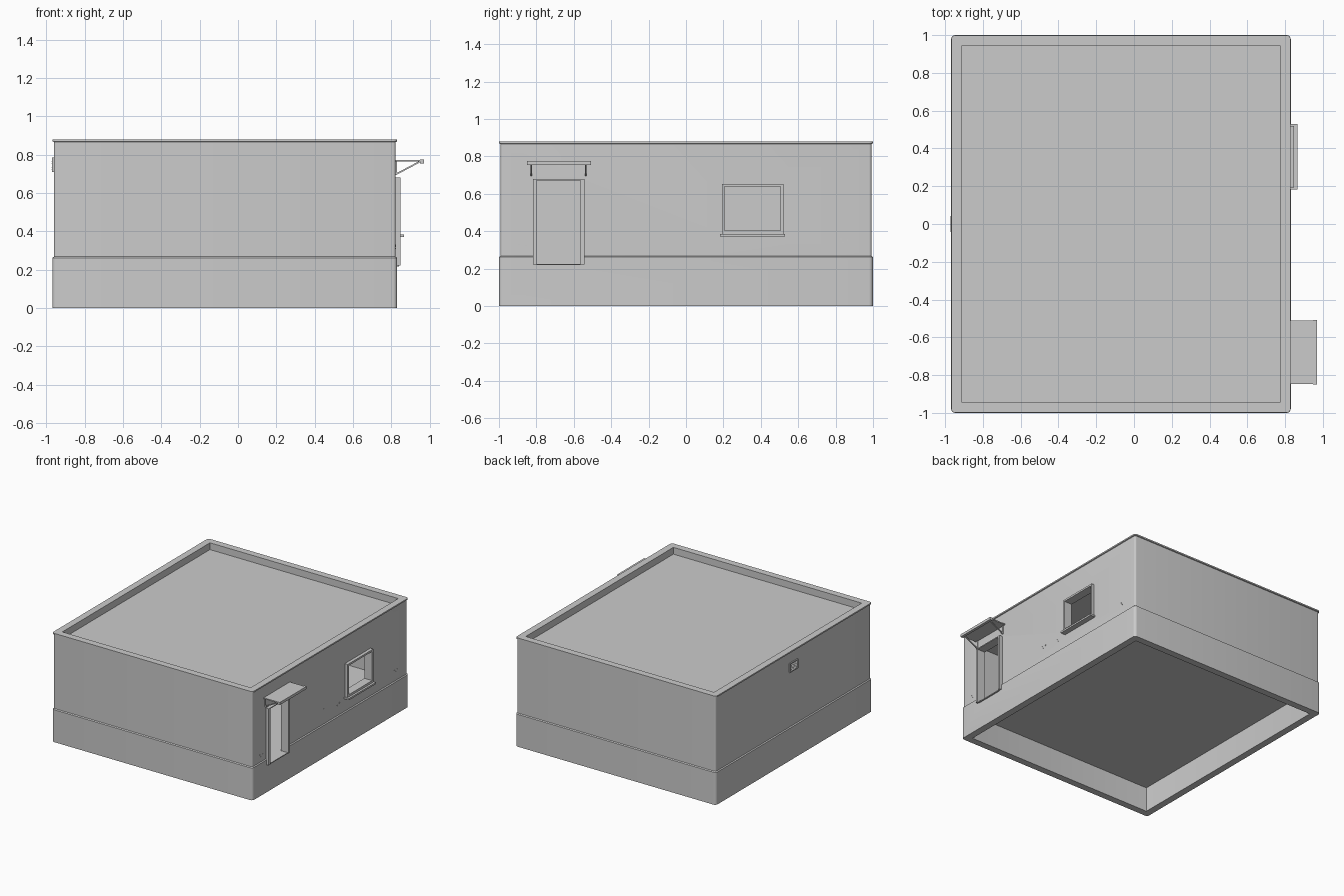
import bpy, bmesh, math
from mathutils import Vector, Matrix

if "Cube" in bpy.data.objects:
    bpy.data.objects.remove(bpy.data.objects["Cube"])

grey = bpy.data.materials.new("plaster_grey")
grey.diffuse_color = (0.6, 0.6, 0.6, 1)
grey.use_nodes = True
grey.node_tree.nodes["Principled BSDF"].inputs["Base Color"].default_value = grey.diffuse_color
X0, X1, Y0, Y1 = -0.968, 0.83, -1.0, 1.0     # outer footprint


def finish(bm, name):
    bmesh.ops.recalc_face_normals(bm, faces=bm.faces)
    me = bpy.data.meshes.new(name)
    bm.to_mesh(me)
    bm.free()
    me.materials.append(grey)
    ob = bpy.data.objects.new(name, me)
    bpy.context.collection.objects.link(ob)
    return ob


def add_box(bm, x0, x1, y0, y1, z0, z1, rot=None):
    c = Vector(((x0 + x1) / 2, (y0 + y1) / 2, (z0 + z1) / 2))
    m = Matrix.Translation(c) @ (rot or Matrix()) @ Matrix.Diagonal((x1 - x0, y1 - y0, z1 - z0, 1))
    bmesh.ops.create_cube(bm, size=1, matrix=m)


def boxes(name, items):
    bm = bmesh.new()
    for it in items:
        add_box(bm, *it)
    return finish(bm, name)


def ring(bm, inset, z, seg=5):
    """Rounded rectangle loop of the footprint, moved in by inset."""
    r = max(0.022 - inset, 0.001)
    vs = []
    corners = [(X1, Y1, -1, -1), (X0, Y1, 1, -1), (X0, Y0, 1, 1), (X1, Y0, -1, 1)]
    for k, (cx, cy, sx, sy) in enumerate(corners):
        for i in range(seg + 1):
            a = math.pi / 2 * (k + i / seg)
            vs.append(bm.verts.new((cx + sx * (inset + r) + r * math.cos(a),
                                    cy + sy * (inset + r) + r * math.sin(a), z)))
    return vs


# shell: plinth, walls, coping and parapet swept round the footprint
profile = [(0.056, 0.20), (0.056, 0), (0, 0), (0, 0.262), (0.008, 0.268), (0.008, 0.866),
           (0.001, 0.869), (0.001, 0.88), (0.056, 0.88), (0.056, 0.825)]
bm = bmesh.new()
rings = [ring(bm, *p) for p in profile]
for a, b in zip(rings, rings[1:]):
    n = len(a)
    for i in range(n):
        bm.faces.new((a[i], a[(i + 1) % n], b[(i + 1) % n], b[i]))
bm.faces.new(rings[0])
bm.faces.new(rings[-1])
walls = finish(bm, "building_walls")

# cut the room, the doorway, the window opening
DOOR = (-0.818, -0.543, 0.222, 0.68)
WIN = (0.192, 0.52, 0.38, 0.653)
cuts = [(X0 + 0.058, X1 - 0.058, Y0 + 0.058, Y1 - 0.058, 0.222, 0.80),
        (0.70, 0.95, DOOR[0] + 0.008, DOOR[1] - 0.008, DOOR[2], DOOR[3] - 0.004),
        (0.70, 0.95, WIN[0] + 0.006, WIN[1] - 0.006, WIN[2] + 0.004, WIN[3] - 0.006)]
for i, c in enumerate(cuts):
    cutter = boxes("opening_cutter", [c])
    cutter.hide_render = True
    mod = walls.modifiers.new("cut", 'BOOLEAN')
    mod.operation, mod.solver, mod.object = 'DIFFERENCE', 'EXACT', cutter
    bpy.context.view_layer.objects.active = walls
    bpy.ops.object.modifier_apply(modifier=mod.name)
    bpy.data.objects.remove(cutter)
bpy.ops.object.select_all(action='DESELECT')
walls.select_set(True)
bpy.ops.object.shade_smooth_by_angle(angle=math.radians(30))


def frame_items(x0, x1, r, w, top):
    y0, y1, z0, z1 = r
    return [(x0, x1, y0, y0 + w, z0, z1), (x0, x1, y1 - w, y1, z0, z1),
            (x0, x1, y0 + w, y1 - w, z1 - top, z1)]


# door frame with a thin threshold
boxes("door_frame", frame_items(0.778, 0.848, DOOR, 0.02, 0.008)
      + [(0.778, 0.84, DOOR[0] + 0.02, DOOR[1] - 0.02, 0.218, 0.225)])

# window frame and sill
boxes("window_frame", frame_items(0.778, 0.848, WIN, 0.015, 0.015)
      + [(0.778, 0.848, WIN[0] + 0.015, WIN[1] - 0.015, WIN[2], WIN[2] + 0.023)])
boxes("window_sill", [(0.80, 0.865, 0.183, 0.53, 0.371, 0.385)])

# door canopy: thin sheet, side rails, front lip
boxes("door_canopy", [(0.82, 0.95, -0.846, -0.511, 0.764, 0.773),
                      (0.948, 0.97, -0.85, -0.507, 0.755, 0.776)])

# diagonal canopy brackets with a wall plate
p, q = Vector((0.828, 0, 0.70)), Vector((0.945, 0, 0.762))
mid, length = (p + q) / 2, (q - p).length
tilt = Matrix.Rotation(-math.atan2(q.z - p.z, q.x - p.x), 4, 'Y')
for side, y in (("left", -0.828), ("right", -0.535)):
    boxes(side + "_canopy_bracket", [
        (mid.x - length / 2, mid.x + length / 2, y - 0.004, y + 0.004,
         mid.z - 0.004, mid.z + 0.004, tilt),
        (0.82, 0.828, y - 0.004, y + 0.004, 0.695, 0.766)])

# louvred vent on the left wall
xv = X0 + 0.008
vent = [(xv - 0.010, xv + 0.005, s * 0.047 - 0.005, s * 0.047 + 0.005, 0.71, 0.785) for s in (-1, 1)]
vent += [(xv - 0.010, xv + 0.005, -0.042, 0.042, z, z + 0.008) for z in (0.71, 0.777)]
slat_tilt = Matrix.Rotation(math.radians(-35), 4, 'Y')
vent += [(xv - 0.012, xv + 0.002, -0.042, 0.042, 0.723 + k * 0.011, 0.726 + k * 0.011, slat_tilt)
         for k in range(5)]
boxes("wall_vent", vent)

# small plaster chips on the right wall
chips = []
for y, z in ((-0.07, 0.37), (0.10, 0.35), (0.84, 0.34), (-0.88, 0.31)):
    for dy, dz in ((0, 0), (0.025, 0.012), (-0.012, 0.018)):
        chips.append((0.818, 0.8235, y + dy - 0.005, y + dy + 0.005, z + dz - 0.003, z + dz + 0.003))
boxes("plaster_chips", chips)
